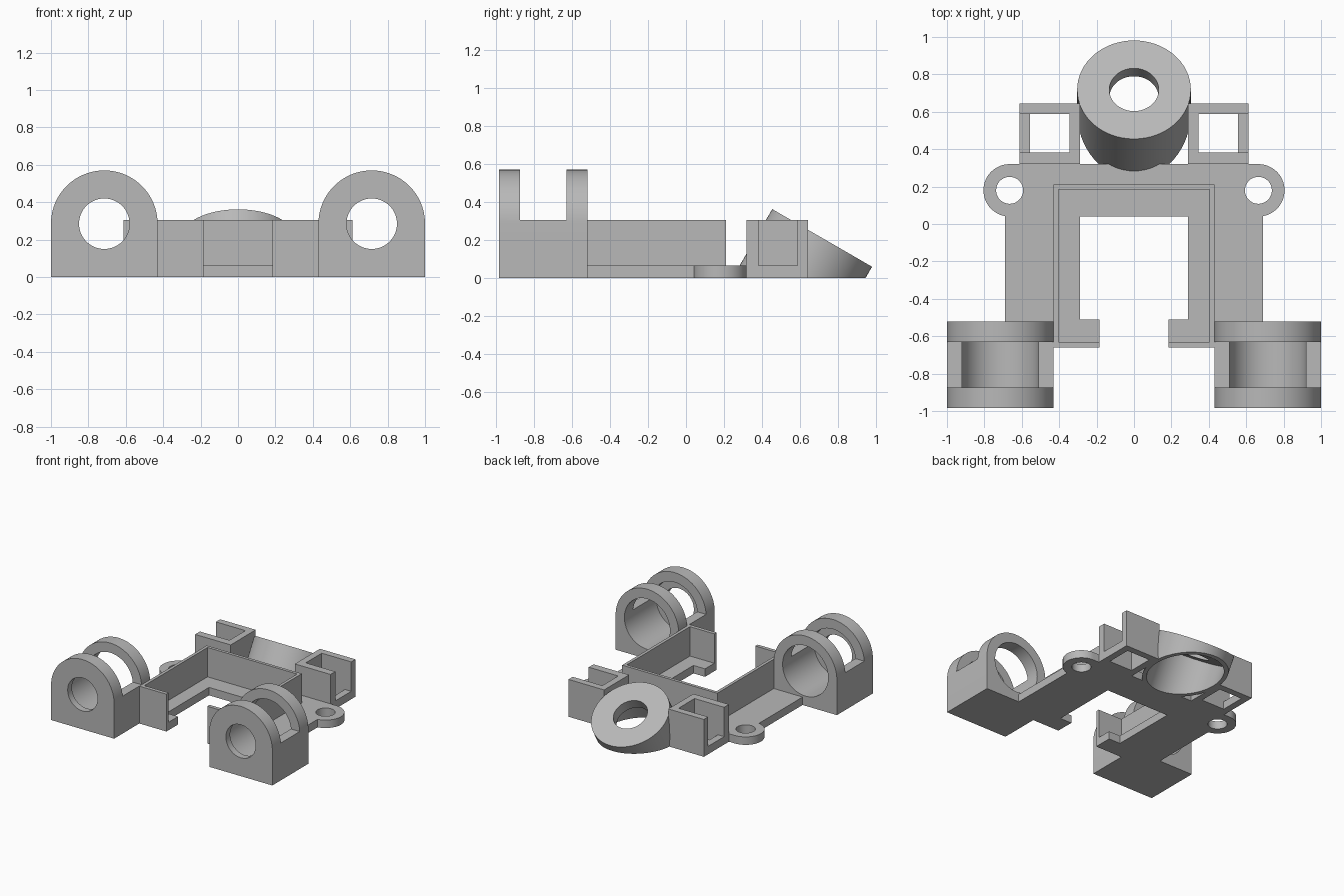
import bpy, bmesh
from math import sin, cos, radians
from mathutils import Matrix, Vector

if "Cube" in bpy.data.objects:
    bpy.data.objects.remove(bpy.data.objects["Cube"])

grey = bpy.data.materials.new("light_grey_plastic")
grey.use_nodes = True
grey.diffuse_color = (0.48, 0.48, 0.48, 1)
grey.node_tree.nodes["Principled BSDF"].inputs["Base Color"].default_value = grey.diffuse_color


def add(name, bm):
    bmesh.ops.recalc_face_normals(bm, faces=bm.faces)
    mesh = bpy.data.meshes.new(name)
    bm.to_mesh(mesh)
    bm.free()
    mesh.materials.append(grey)
    obj = bpy.data.objects.new(name, mesh)
    bpy.context.collection.objects.link(obj)
    return obj


def prism(name, outline, low, high, upright=False):
    """Extrude an outline along z, or an x-z outline along y when upright."""
    bm = bmesh.new()
    place = (lambda a, b: (a, low, b)) if upright else (lambda a, b: (a, b, low))
    face = bm.faces.new([bm.verts.new(place(a, b)) for a, b in outline])
    moved = bmesh.ops.extrude_face_region(bm, geom=[face])["geom"]
    step = Vector((0, high - low, 0)) if upright else Vector((0, 0, high - low))
    bmesh.ops.translate(bm, vec=step, verts=[v for v in moved if isinstance(v, bmesh.types.BMVert)])
    return add(name, bm)


def box(name, x, y, z):
    return prism(name, [(x[0], y[0]), (x[1], y[0]), (x[1], y[1]), (x[0], y[1])], *z)


def rod(name, start, end, radius):
    start, end = Vector(start), Vector(end)
    axis = end - start
    turn = axis.to_track_quat("Z", "Y").to_matrix().to_4x4()
    bm = bmesh.new()
    bmesh.ops.create_cone(bm, cap_ends=True, segments=64, radius1=radius, radius2=radius,
                          depth=axis.length, matrix=Matrix.Translation((start + end) / 2) @ turn)
    return add(name, bm)


def arc(cx, cy, r, a0, a1, n=32):
    angles = [radians(a0 + (a1 - a0) * i / n) for i in range(n + 1)]
    return [(cx + r * cos(a), cy + r * sin(a)) for a in angles]


def mirrored(half):
    return half + [(-x, y) for x, y in reversed(half)]


def cut(obj, *cutters):
    for cutter in cutters:
        mod = obj.modifiers.new("cut", "BOOLEAN")
        mod.operation, mod.solver, mod.object = "DIFFERENCE", "EXACT", cutter
    bpy.context.view_layer.update()
    graph = bpy.context.evaluated_depsgraph_get()
    mesh = bpy.data.meshes.new_from_object(obj.evaluated_get(graph))
    obj.modifiers.clear()
    obj.data = mesh
    for cutter in cutters:
        bpy.data.objects.remove(cutter)


FLOOR, TOP = 0.065, 0.305

# Tilted ring: top centre and the direction its axis points
ring_top = Vector((0, 0.718, 0.21))
ring_axis = Vector((0, sin(radians(30)), cos(radians(30))))


def ring_bore():
    return rod("bore_cutter", ring_top - ring_axis * 0.085, ring_top - ring_axis * 0.9, 0.272)


# Base plate with rounded screw ears
plate = prism("base_plate", mirrored(
    [(0.29, 0.04), (0.29, -0.51), (0.185, -0.51), (0.185, -0.66), (0.43, -0.66), (0.43, -0.52),
     (0.69, -0.52)] + arc(0.665, 0.18, 0.14, -80, 90)), 0, FLOOR)
cut(plate, ring_bore(),
    *[rod("screw_cutter", (s * 0.665, 0.18, -0.1), (s * 0.665, 0.18, 0.2), 0.072) for s in (1, -1)])

# Thin wall around the tray
wall = prism("tray_wall", mirrored(
    [(0.405, 0.185), (0.405, -0.63), (0.185, -0.63), (0.185, -0.66), (0.43, -0.66), (0.43, 0.21)]),
    FLOOR, TOP)

# Tilted ring, flush with the ground
ring = rod("tilted_ring", ring_top - ring_axis * 0.8, ring_top, 0.304)
cut(ring, box("ground_cutter", (-1, 1), (-1, 2), (-1, 0)), ring_bore(),
    rod("hole_cutter", ring_top - ring_axis * 0.5, ring_top + ring_axis * 0.1, 0.132))

for side, s in (("left", 1), ("right", -1)):
    # Arched holder with a slot between its two cheeks
    cx, cz = s * 0.715, 0.285
    holder = prism(side + "_holder",
                   [(cx - 0.285, 0), (cx + 0.285, 0)] + arc(cx, cz, 0.285, 0, 180, 48),
                   -0.985, -0.52, upright=True)
    cut(holder,
        box("slot_cutter", (cx - 0.4, cx + 0.4), (-0.875, -0.63), (TOP, 1)),
        rod("bore_cutter", (cx, -0.93, cz), (cx, -0.3, cz), 0.206),
        rod("hole_cutter", (cx, -1.2, cz), (cx, -0.8, cz), 0.135))

    # Square socket, open on its outer side above the floor
    socket = box(side + "_socket", sorted((s * 0.29, s * 0.612)), (0.32, 0.643), (0, TOP))
    cut(socket,
        box("well_cutter", sorted((s * 0.345, s * 0.556)), (0.382, 0.588), (-0.1, 1)),
        box("notch_cutter", sorted((s * 0.45, s * 0.8)), (0.382, 0.588), (FLOOR, 1)))

# Smooth the round faces, keep edges sharp
bpy.ops.object.select_all(action="DESELECT")
for obj in bpy.context.collection.objects:
    if obj.type == "MESH" and grey.name in obj.data.materials:
        obj.select_set(True)
        bpy.context.view_layer.objects.active = obj
bpy.ops.object.shade_smooth_by_angle(angle=radians(30))
